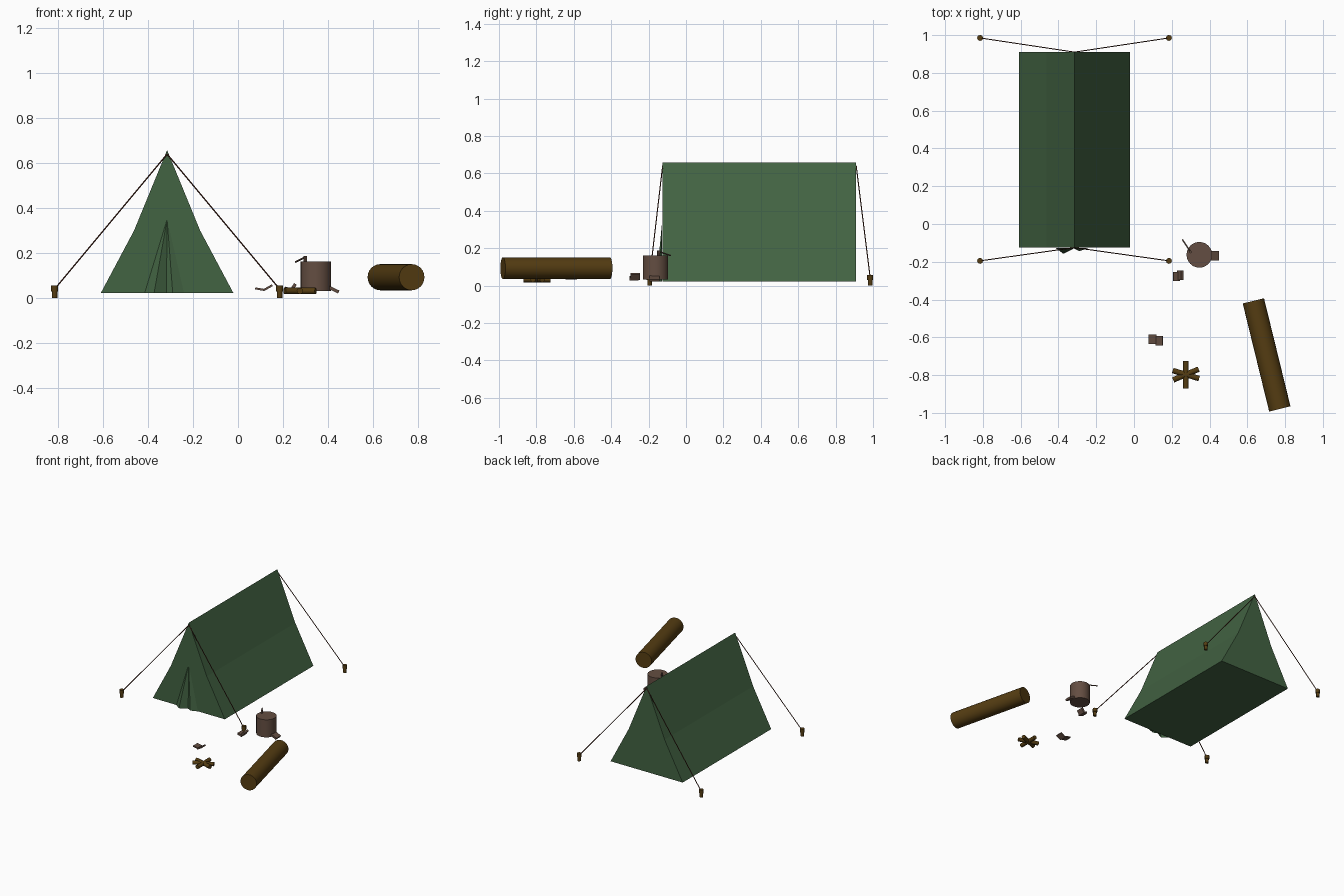
import bpy, bmesh, math
from mathutils import Vector

cube = bpy.data.objects.get("Cube")
if cube:
    bpy.data.objects.remove(cube, do_unlink=True)


def material(name, rgb):
    m = bpy.data.materials.new(name)
    m.use_nodes = True
    color = (*rgb, 1)
    m.diffuse_color = color
    bsdf = m.node_tree.nodes["Principled BSDF"]
    bsdf.inputs["Base Color"].default_value = color
    bsdf.inputs["Roughness"].default_value = 0.9
    return m


canvas = material("green canvas", (0.055, 0.125, 0.055))
wood = material("dark wood", (0.09, 0.046, 0.006))
bark = material("grey brown bark", (0.127, 0.076, 0.054))
cord = material("red brown cord", (0.08, 0.022, 0.012))


def mesh_object(name, bm, mat):
    mesh = bpy.data.meshes.new(name)
    bm.to_mesh(mesh)
    bm.free()
    mesh.materials.append(mat)
    obj = bpy.data.objects.new(name, mesh)
    bpy.context.collection.objects.link(obj)
    return obj


def rod(name, start, end, radius, mat, sides=12, smooth=True):
    """Capped cylinder between two points."""
    a, b = Vector(start), Vector(end)
    bm = bmesh.new()
    bmesh.ops.create_cone(bm, cap_ends=True, segments=sides, radius1=radius,
                          radius2=radius, depth=(b - a).length)
    for f in bm.faces:
        f.smooth = smooth and len(f.verts) == 4
    for e in bm.edges:
        e.smooth = all(len(f.verts) == 4 for f in e.link_faces)
    obj = mesh_object(name, bm, mat)
    obj.location = (a + b) / 2
    obj.rotation_euler = (b - a).to_track_quat("Z", "Y").to_euler()
    return obj


def block(name, center, size, tilt, mat):
    """Small box tilted by angles in degrees."""
    bm = bmesh.new()
    bmesh.ops.create_cube(bm, size=1)
    bmesh.ops.scale(bm, vec=size, verts=bm.verts)
    obj = mesh_object(name, bm, mat)
    obj.location = center
    obj.rotation_euler = [math.radians(t) for t in tilt]
    return obj


# Tent body: a sagging ridge profile extruded along y
RIDGE_X, FRONT, BACK, BASE = -0.315, -0.125, 0.91, 0.022
half = [(0.295, BASE), (0.147, 0.30)]
profile = ([(-x, z) for x, z in half] + [(0, 0.658)]
           + [(x, z) for x, z in reversed(half)])
bm = bmesh.new()
wall = bm.faces.new([bm.verts.new((RIDGE_X + x, FRONT, z)) for x, z in profile])
ext = bmesh.ops.extrude_face_region(bm, geom=[wall], use_keep_orig=True)
moved = [v for v in ext["geom"] if isinstance(v, bmesh.types.BMVert)]
bmesh.ops.translate(bm, vec=(0, BACK - FRONT, 0), verts=moved)
bmesh.ops.recalc_face_normals(bm, faces=bm.faces)
mesh_object("tent_body", bm, canvas)

# Folded door flaps fanning out from a point on the front wall
bm = bmesh.new()
apex = bm.verts.new((RIDGE_X, FRONT - 0.002, 0.35))
hem = [bm.verts.new((x, FRONT - out, BASE)) for x, out in
       [(-0.415, 0.002), (-0.373, 0.033), (-0.318, 0.004), (-0.29, 0.019), (-0.24, 0.002)]]
for left, right in zip(hem, hem[1:]):
    bm.faces.new((apex, left, right))
mesh_object("door_flaps", bm, canvas)

# Guy ropes and stakes at the four corners
for end, tip_y, stake_y in (("front", FRONT, -0.195), ("back", BACK, 0.985)):
    for side, dx in (("right", -0.5), ("left", 0.5)):
        x = RIDGE_X + dx
        rod(f"{end}_{side}_rope", (RIDGE_X, tip_y, 0.64), (x, stake_y, 0.04),
            0.003, cord, 6)
        rod(f"{end}_{side}_stake", (x, stake_y, 0), (x, stake_y, 0.035), 0.012, wood, 8)
        rod(f"{end}_{side}_stake_head", (x, stake_y, 0.03), (x, stake_y, 0.056),
            0.016, wood, 8)

# Fallen log to sit on
rod("log_seat", (0.632, -0.407, 0.093), (0.772, -0.979, 0.093), 0.058, wood, 24)

# Crossed firewood sticks
pile = Vector((0.275, -0.797, 0.032))
for i, angle in enumerate((90, -17, 23)):
    a = math.radians(angle)
    reach = Vector((math.cos(a), math.sin(a), 0)) * 0.073
    rod(f"firewood_stick_{i + 1}", pile - reach, pile + reach, 0.0145, wood, 8)

# Chopping stump with a splinter of wood lifting from its rim
rod("stump", (0.346, -0.163, 0.032), (0.346, -0.163, 0.162), 0.068, bark, 24)
rod("stump_splinter", (0.302, -0.152, 0.184), (0.256, -0.082, 0.161), 0.004, bark, 6)
block("stump_splinter_root", (0.299, -0.148, 0.172), (0.012, 0.012, 0.03), (0, 0, 30), bark)

# Wood chips scattered on the ground
chips = [
    ((0.425, -0.168, 0.038), (0.05, 0.052, 0.014), (0, 25, 0)),
    ((0.225, -0.278, 0.040), (0.036, 0.05, 0.014), (0, 15, 0)),
    ((0.245, -0.272, 0.048), (0.036, 0.05, 0.014), (0, -55, 0)),
    ((0.097, -0.609, 0.040), (0.042, 0.05, 0.009), (0, 10, 0)),
    ((0.134, -0.619, 0.047), (0.042, 0.05, 0.009), (0, -30, 0)),
]
for i, (center, size, tilt) in enumerate(chips):
    block(f"wood_chip_{i + 1}", center, size, tilt, bark)
